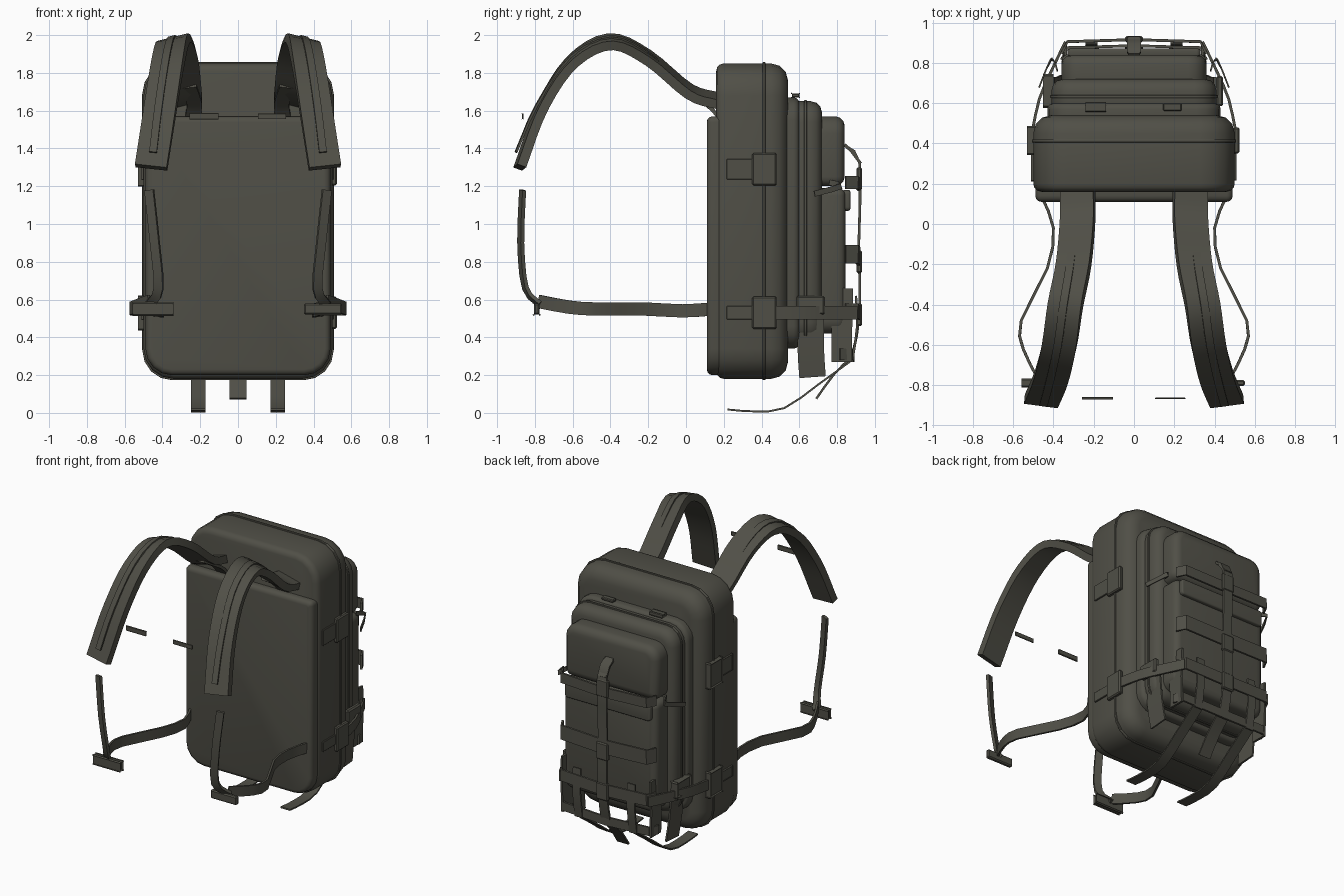
import bpy, bmesh, math
from mathutils import Vector

cube = bpy.data.objects.get("Cube")
if cube:
    bpy.data.objects.remove(cube, do_unlink=True)

fabric = bpy.data.materials.new("dark olive fabric")
fabric.use_nodes = True
colour = (0.08, 0.078, 0.062, 1)
fabric.diffuse_color = colour
bsdf = fabric.node_tree.nodes["Principled BSDF"]
bsdf.inputs["Base Color"].default_value = colour
bsdf.inputs["Roughness"].default_value = 0.9


def finish(name, bm, angle=40):
    bmesh.ops.recalc_face_normals(bm, faces=bm.faces)
    mesh = bpy.data.meshes.new(name)
    bm.to_mesh(mesh)
    bm.free()
    mesh.materials.append(fabric)
    ob = bpy.data.objects.new(name, mesh)
    bpy.context.collection.objects.link(ob)
    bpy.ops.object.select_all(action="DESELECT")
    ob.select_set(True)
    bpy.context.view_layer.objects.active = ob
    bpy.ops.object.shade_smooth_by_angle(angle=math.radians(angle))
    return ob


def loft(name, rings):
    """Skin a series of equal closed rings and cap both ends."""
    bm = bmesh.new()
    loops = [[bm.verts.new(p) for p in ring] for ring in rings]
    n = len(loops[0])
    for a, b in zip(loops, loops[1:]):
        for i in range(n):
            j = (i + 1) % n
            bm.faces.new((a[i], a[j], b[j], b[i]))
    bm.faces.new(loops[0])
    bm.faces.new(loops[-1])
    return finish(name, bm)


def outline(w, z0, z1, r_low, r_top, y, steps=4):
    """Rounded rectangle in the xz plane."""
    pts = []
    for sx, top, start in ((1, 1, 0), (-1, 1, 90), (-1, 0, 180), (1, 0, 270)):
        r = r_top if top else r_low
        cz = z1 - r if top else z0 + r
        for i in range(steps + 1):
            a = math.radians(start + 90 * i / steps)
            pts.append((sx * (w - r) + r * math.cos(a), y, cz + r * math.sin(a)))
    return pts


def pouch(name, w, y0, y1, z0, z1, r_low, r_top, front, back):
    """Padded bag section; front and back are the edge roundings."""
    rings = []
    for i in range(4):
        a = math.pi / 2 * i / 3
        rings.append((y0 + front * (1 - math.sin(a)), front * (1 - math.cos(a))))
    rings.reverse()
    rings.sort()
    for i in range(4):
        a = math.pi / 2 * i / 3
        rings.append((y1 - back * (1 - math.sin(a)), back * (1 - math.cos(a))))
    # The front half runs from inset to full size, the back half the reverse
    front_half = [(y, front - math.sqrt(max(0, front**2 - (front - (y - y0))**2)))
                  for y, _ in rings[:4]]
    full = front_half + rings[4:]
    return loft(name, [outline(w - d, z0 + d, z1 - d, max(r_low - d, 0.015),
                               max(r_top - d, 0.015), y) for y, d in full])


def smooth_path(points, steps):
    """Catmull-Rom curve through the points."""
    p = [Vector(q) for q in points]
    p = [2 * p[0] - p[1]] + p + [2 * p[-1] - p[-2]]
    out = []
    for a, b, c, d in zip(p, p[1:], p[2:], p[3:]):
        for i in range(steps):
            t = i / steps
            out.append(0.5 * (2 * b + (c - a) * t + (2 * a - 5 * b + 4 * c - d) * t * t
                              + (3 * b - a - 3 * c + d) * t ** 3))
    return out + [p[-2]]


def ribbon(name, points, width, thick, across, steps=1, mirror=False):
    """Flat webbing along a path; across is the direction of its width."""
    path = smooth_path(points, steps)
    for s in ((1, -1) if mirror else (1,)):
        rings = []
        for i, p in enumerate(path):
            t = (path[min(i + 1, len(path) - 1)] - path[max(i - 1, 0)]).normalized()
            side = Vector(across)
            side = (side - t * side.dot(t)).normalized()
            up = t.cross(side) * thick / 2
            side = side * width / 2
            quad = (p + side + up, p - side + up, p - side - up, p + side - up)
            rings.append([(s * q.x, q.y, q.z) for q in quad])
        loft(("left_" if s > 0 else "right_") + name if mirror else name, rings)


def plate(name, centre, size, mirror=False):
    for s in ((1, -1) if mirror else (1,)):
        bm = bmesh.new()
        bmesh.ops.create_cube(bm, size=1)
        for v in bm.verts:
            v.co = Vector([c + k * e for c, k, e in zip(centre, v.co, size)])
            v.co.x *= s
        bmesh.ops.bevel(bm, geom=bm.edges[:], offset=min(size) * 0.25, segments=1, affect="EDGES")
        finish(("left_" if s > 0 else "right_") + name if mirror else name, bm, 30)


# Bag sections, from the wearer's back outwards
pouch("back_panel", 0.49, 0.11, 0.20, 0.20, 1.57, 0.14, 0.03, 0.03, 0.01)
pouch("main_compartment", 0.50, 0.16, 0.54, 0.18, 1.85, 0.16, 0.17, 0.04, 0.09)
pouch("middle_gusset", 0.43, 0.50, 0.60, 0.34, 1.67, 0.12, 0.12, 0.01, 0.03)
pouch("front_compartment", 0.41, 0.57, 0.72, 0.37, 1.65, 0.11, 0.11, 0.03, 0.06)
pouch("upper_pocket", 0.36, 0.68, 0.84, 1.20, 1.57, 0.05, 0.09, 0.01, 0.05)
pouch("lower_pocket", 0.36, 0.68, 0.845, 0.42, 1.19, 0.07, 0.04, 0.01, 0.04)
pouch("pocket_flap", 0.33, 0.83, 0.87, 1.07, 1.18, 0.02, 0.02, 0.01, 0.01)

# Raised zip seams round the sections
pouch("main_zip", 0.507, 0.405, 0.42, 0.173, 1.857, 0.16, 0.17, 0.004, 0.004)
pouch("front_zip", 0.416, 0.625, 0.64, 0.364, 1.656, 0.11, 0.11, 0.004, 0.004)

# Padded shoulder straps
ribbon("shoulder_strap", [(0.28, 0.18, 1.65), (0.28, 0.02, 1.70), (0.30, -0.20, 1.88),
       (0.34, -0.40, 1.965), (0.37, -0.60, 1.86), (0.41, -0.76, 1.62), (0.46, -0.88, 1.30)],
       0.17, 0.05, (1, 0, -0.25), 4, True)
ribbon("shoulder_webbing", [(0.30, -0.05, 1.77), (0.32, -0.22, 1.92), (0.35, -0.40, 1.99),
       (0.38, -0.61, 1.89), (0.42, -0.79, 1.63), (0.45, -0.90, 1.38)],
       0.04, 0.012, (1, 0, -0.25), 3, True)
ribbon("strap_anchor", [(0.24, 0.17, 1.57), (0.23, 0.10, 1.64), (0.26, -0.05, 1.73)],
       0.08, 0.02, (1, 0, 0), 2, True)
plate("chest_strap_end", (0.18, -0.865, 1.57), (0.15, 0.008, 0.03), True)

# Lower adjustment webbing that returns to the bag
ribbon("lower_strap", [(0.46, 0.14, 0.55), (0.40, -0.02, 0.54), (0.43, -0.22, 0.55),
       (0.56, -0.48, 0.55), (0.55, -0.62, 0.56), (0.47, -0.78, 0.59)],
       0.07, 0.014, (0, 0, 1), 2, True)
ribbon("rising_strap", [(0.47, -0.77, 0.57), (0.42, -0.85, 0.66), (0.44, -0.875, 0.90),
       (0.47, -0.865, 1.18)], 0.05, 0.02, (1, 0.4, 0), 3, True)
plate("strap_buckle", (0.45, -0.79, 0.55), (0.2, 0.03, 0.06), True)

# Side compression straps and buckles
for label, z in (("upper", 1.29), ("lower", 0.53)):
    plate(label + "_side_tab", (0.503, 0.29, z), (0.012, 0.15, 0.11 if z > 1 else 0.07), True)
    plate(label + "_side_buckle", (0.508, 0.415, z), (0.03, 0.13, 0.17), True)
ribbon("compression_strap", [(0.505, 0.46, 0.53), (0.47, 0.62, 0.53), (0.41, 0.76, 0.53),
       (0.34, 0.905, 0.53)], 0.07, 0.014, (0, 0, 1), 2, True)
plate("compression_buckle", (0.425, 0.66, 0.57), (0.035, 0.15, 0.1), True)
ribbon("side_hanging_strap", [(0.40, 0.66, 0.58), (0.38, 0.66, 0.35), (0.36, 0.67, 0.19)],
       0.14, 0.012, (0, 1, 0), 2, True)
ribbon("upper_loose_strap", [(0.38, 0.76, 1.22), (0.41, 0.82, 1.20), (0.47, 0.68, 1.16)],
       0.03, 0.008, (0, 0, 1), 2, True)

# Outer webbing ladder
for label, z, h in (("top", 1.22, 0.07), ("middle", 0.84, 0.10),
                    ("low", 0.54, 0.08), ("bottom", 0.31, 0.06)):
    y = 0.875 if label == "bottom" else 0.905
    ribbon(label + "_cross_strap", [(-0.36, y - 0.06, z), (-0.33, y, z), (0, y + 0.01, z - 0.01),
           (0.33, y, z), (0.36, y - 0.06, z)], h, 0.014, (0, 0, 1))
ribbon("centre_strap", [(0, 0.85, 1.41), (0, 0.92, 1.32), (0, 0.915, 0.9), (0, 0.92, 0.53),
       (0, 0.88, 0.3)], 0.07, 0.014, (1, 0, 0), 2)
for label, z in (("top", 1.24), ("middle", 0.80), ("low", 0.52)):
    plate(label + "_centre_buckle", (0, 0.917, z), (0.09, 0.03, 0.12))
ribbon("pull_loop", [(0, 0.84, 1.42), (0, 0.88, 1.38), (0, 0.925, 1.32)], 0.06, 0.015, (1, 0, 0))
ribbon("cage_strap", [(0.34, 0.83, 0.66), (0.345, 0.825, 0.45), (0.34, 0.825, 0.27)],
       0.11, 0.015, (0, 1, 0), 1, True)
ribbon("cage_upright", [(0.21, 0.90, 0.62), (0.21, 0.905, 0.45), (0.21, 0.88, 0.27)],
       0.06, 0.012, (1, 0, 0), 2, True)

# Straps trailing beneath the bag
ribbon("bottom_strap", [(0.21, 0.88, 0.28), (0.21, 0.70, 0.15), (0.21, 0.52, 0.025),
       (0.21, 0.36, 0.008), (0.21, 0.22, 0.018)], 0.075, 0.01, (1, 0, 0), 2, True)
ribbon("centre_tail", [(0, 0.88, 0.30), (0, 0.78, 0.20), (0, 0.69, 0.075)], 0.09, 0.012, (1, 0, 0), 2)

# Zip pulls
plate("zip_pull", (0.19, 0.58, 1.68), (0.09, 0.04, 0.02), True)
